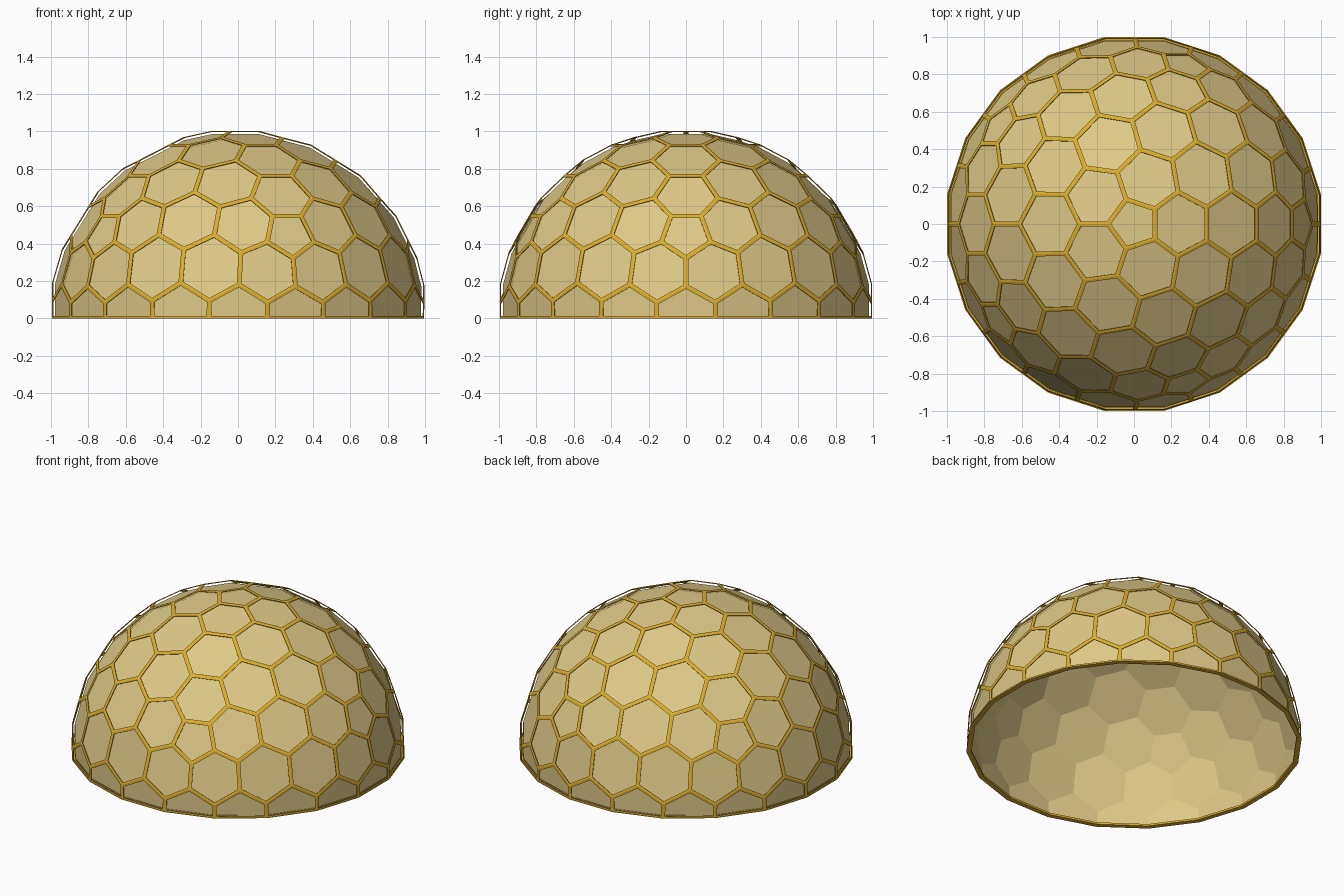
import bpy, bmesh, math
from mathutils import Vector, Matrix

old = bpy.data.objects.get("Cube")
if old:
    bpy.data.objects.remove(old, do_unlink=True)

PANEL_R = 0.995   # corner radius of the panel shell
FRAME_R = 1.012   # corner radius of the raised frame
STRIP = 0.013     # half width of a strut


def material(name, rgb):
    m = bpy.data.materials.new(name)
    m.use_nodes = True
    m.diffuse_color = (*rgb, 1)
    m.node_tree.nodes["Principled BSDF"].inputs["Base Color"].default_value = (*rgb, 1)
    return m


def add_object(name, bm, mat):
    mesh = bpy.data.meshes.new(name)
    bm.to_mesh(mesh)
    bm.free()
    mesh.materials.append(mat)
    ob = bpy.data.objects.new(name, mesh)
    bpy.context.collection.objects.link(ob)
    return ob


def honeycomb_dome(radius):
    """Dual of an icosphere (12 pentagons, rest hexagons), cut flat at the base."""
    ico = bmesh.new()
    bmesh.ops.create_icosphere(ico, subdivisions=3, radius=1)
    # turn a pentagon of the upper ring towards +x
    ring = next(v for v in ico.verts if len(v.link_edges) == 5 and 0.3 < v.co.z < 0.6)
    turn = Matrix.Rotation(-math.atan2(ring.co.y, ring.co.x), 3, 'Z')
    bmesh.ops.rotate(ico, matrix=turn, verts=ico.verts)
    bm = bmesh.new()
    corner = {f: bm.verts.new(f.calc_center_median().normalized() * radius) for f in ico.faces}
    for v in ico.verts:
        n = v.co.normalized()
        u = n.orthogonal().normalized()
        w = n.cross(u)
        around = sorted(v.link_faces, key=lambda f: math.atan2(
            corner[f].co.dot(w), corner[f].co.dot(u)))
        bm.faces.new([corner[f] for f in around])
    ico.free()
    bmesh.ops.bisect_plane(bm, geom=bm.verts[:] + bm.edges[:] + bm.faces[:], dist=1e-5,
                           plane_co=(0, 0, 0), plane_no=(0, 0, 1), clear_inner=True)
    bm.normal_update()
    return bm


khaki = material("khaki panel", (0.72, 0.58, 0.24))
gold = material("gold frame", (0.70, 0.42, 0.03))

# Panels
add_object("dome_panels", honeycomb_dome(PANEL_R), khaki)

# Raised frame: the border strip of every cell
bm = honeycomb_dome(FRAME_R)
cells = bm.faces[:]
bmesh.ops.inset_individual(bm, faces=cells, thickness=STRIP, use_even_offset=True)
bmesh.ops.delete(bm, geom=cells, context='FACES')
frame = add_object("honeycomb_frame", bm, gold)
solid = frame.modifiers.new("thickness", 'SOLIDIFY')
solid.thickness = 0.004
solid.offset = -1

# Base rim: flat ring with a low inner lip, following the twenty base sides
bm = bmesh.new()
loops = []
for r, z in ((FRAME_R, 0), (0.98, 0), (0.98, STRIP), (PANEL_R, STRIP)):
    loops.append([bm.verts.new((r * math.cos(a), r * math.sin(a), z))
                  for a in (math.radians(9 + 18 * i) for i in range(20))])
for a, b in zip(loops, loops[1:]):
    for i in range(20):
        j = (i + 1) % 20
        bm.faces.new((a[i], b[i], b[j], a[j]))
bmesh.ops.recalc_face_normals(bm, faces=bm.faces)
# the ring must face down
if next(f for f in bm.faces if abs(f.normal.z) > 0.9 and f.calc_center_median().z < 0.001).normal.z > 0:
    bmesh.ops.reverse_faces(bm, faces=bm.faces)
add_object("base_rim", bm, gold)
